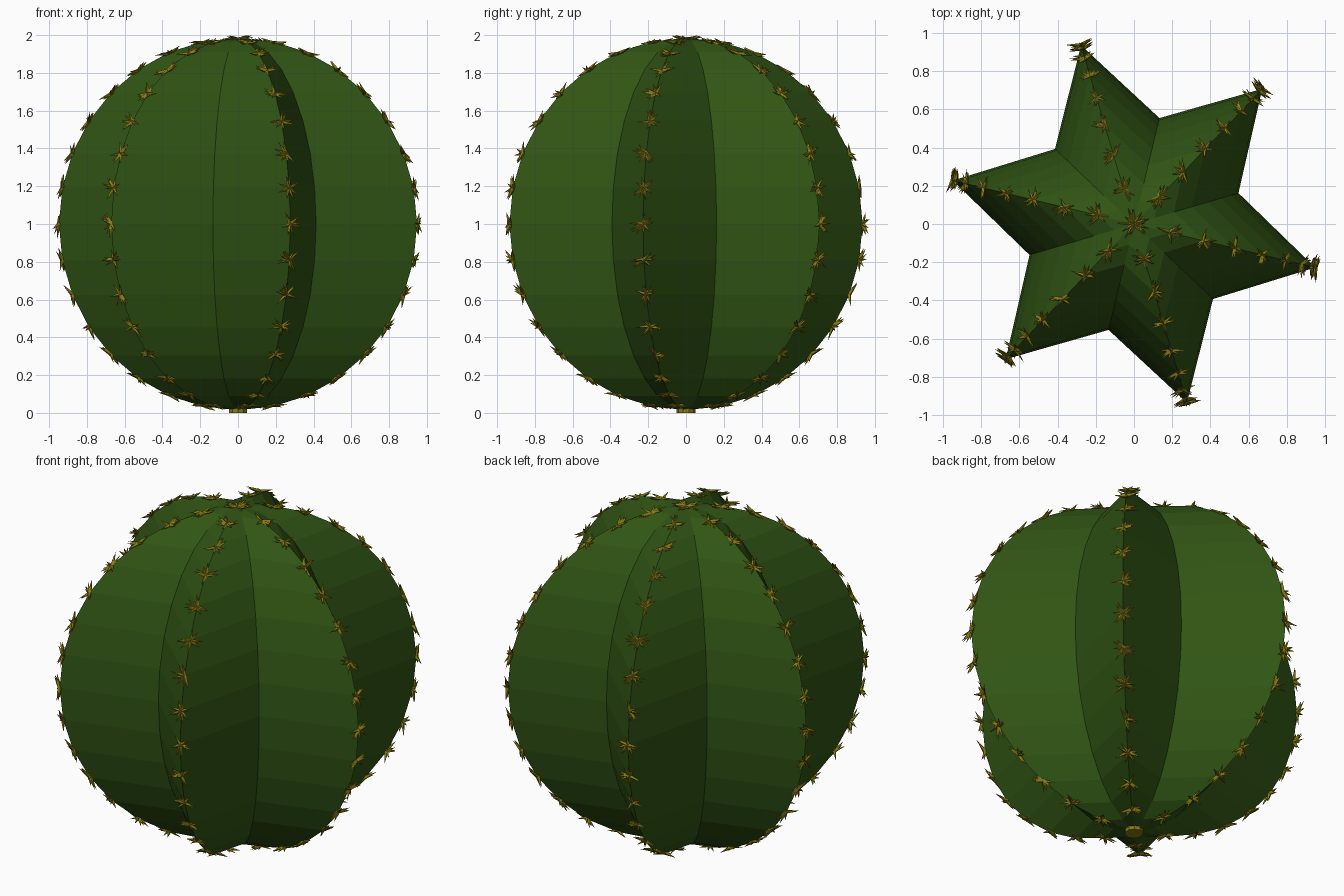
import bpy, bmesh, random
from math import sin, cos, pi, radians
from mathutils import Vector, Matrix

if "Cube" in bpy.data.objects:
    bpy.data.objects.remove(bpy.data.objects["Cube"])

random.seed(4)
RIBS, RINGS = 6, 16
R_TIP, R_VALLEY = 0.975, 0.57
VALLEY_ANGLE = radians(16.5)
CENTRE = Vector((0, 0, 1))


def material(name, rgb):
    m = bpy.data.materials.new(name)
    m.diffuse_color = (*rgb, 1)
    m.use_nodes = True
    m.node_tree.nodes["Principled BSDF"].inputs["Base Color"].default_value = m.diffuse_color
    return m


def finish(name, bm, mat):
    bmesh.ops.recalc_face_normals(bm, faces=bm.faces)
    mesh = bpy.data.meshes.new(name)
    bm.to_mesh(mesh)
    bm.free()
    mesh.materials.append(mat)
    obj = bpy.data.objects.new(name, mesh)
    bpy.context.collection.objects.link(obj)
    return obj


green = material("cactus_green", (0.03, 0.09, 0.007))
olive = material("spine_olive", (0.25, 0.2, 0.008))

# Ribbed body: star cross-section scaled along a sphere profile
bm = bmesh.new()
rings = []
for i in range(1, RINGS):
    t = pi * i / RINGS
    ring = []
    for k in range(RIBS * 2):
        a = VALLEY_ANGLE + k * pi / RIBS
        r = (R_TIP if k % 2 else R_VALLEY) * sin(t)
        ring.append(bm.verts.new((r * cos(a), r * sin(a), 1 + 0.985 * cos(t))))
    rings.append(ring)
n = RIBS * 2
for lower, upper in zip(rings, rings[1:]):
    for k in range(n):
        bm.faces.new((lower[k], lower[(k + 1) % n], upper[(k + 1) % n], upper[k]))
for ring, z in ((rings[0], 1.985), (rings[-1], 0.015)):
    pole = bm.verts.new((0, 0, z))
    for k in range(n):
        bm.faces.new((ring[k], ring[(k + 1) % n], pole))
finish("cactus_body", bm, green)


# Spine clusters: thin pyramids fanned out nearly flat on the surface
def add_cluster(bm, direction, count, reach):
    base = CENTRE + direction * 0.975
    frame = direction.to_track_quat('Z', 'Y').to_matrix().to_4x4()
    for _ in range(count):
        length = random.uniform(0.75, 1.1) * reach
        tilt = radians(random.uniform(72, 86))
        spin = random.uniform(0, 2 * pi)
        m = (Matrix.Translation(base) @ frame @ Matrix.Rotation(spin, 4, 'Z')
             @ Matrix.Rotation(tilt, 4, 'Y') @ Matrix.Translation((0, 0, length / 2)))
        bmesh.ops.create_cone(bm, cap_ends=True, segments=4, radius1=0.012,
                              radius2=0, depth=length, matrix=m)


bm = bmesh.new()
for k in range(RIBS):
    a = VALLEY_ANGLE + (2 * k + 1) * pi / RIBS
    for i in range(1, RINGS):
        t = pi * i / RINGS
        add_cluster(bm, Vector((sin(t) * cos(a), sin(t) * sin(a), cos(t))), 10, 0.075)
add_cluster(bm, Vector((0, 0, 1)), 20, 0.085)
finish("spines", bm, olive)

# Small disc under the bottom pole
bm = bmesh.new()
bmesh.ops.create_cone(bm, cap_ends=True, segments=10, radius1=0.05, radius2=0.05,
                      depth=0.025, matrix=Matrix.Translation((0, 0, 0.0125)))
finish("bottom_disc", bm, olive)
